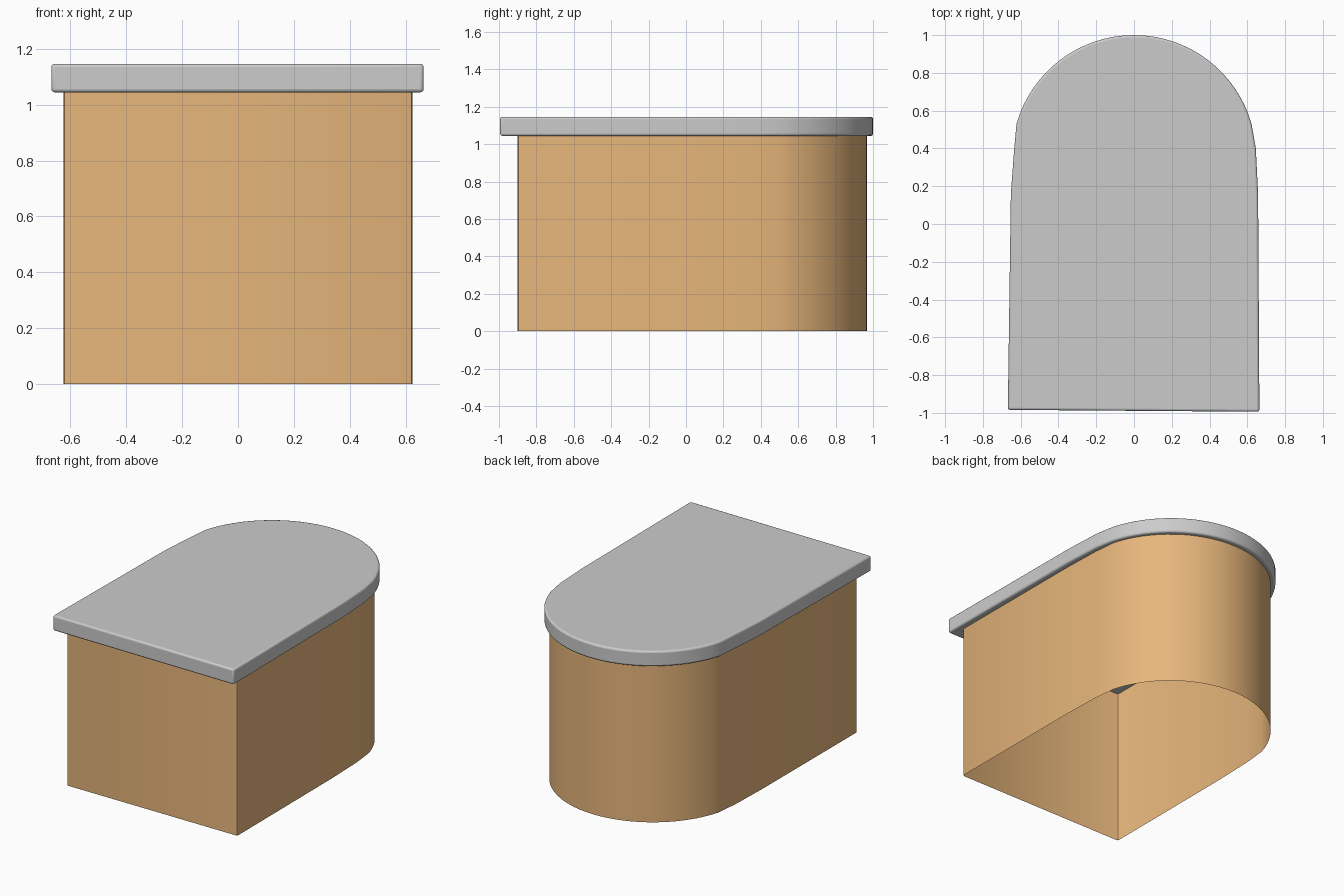
import bpy, bmesh
from math import sin, cos, radians

if "Cube" in bpy.data.objects:
    bpy.data.objects.remove(bpy.data.objects["Cube"])


def arch(front, side_r, side_l, cy, r, n=32):
    """Outline: front corners, slightly tapered sides, round back."""
    arc = [(r * cos(radians(a)), cy + r * sin(radians(a)))
           for a in [16 + 148 * i / n for i in range(n + 1)]]
    return front + side_r + arc + side_l


def extrude(name, pts, z0, z1, capped):
    bm = bmesh.new()
    lo = [bm.verts.new((x, y, z0)) for x, y in pts]
    hi = [bm.verts.new((x, y, z1)) for x, y in pts]
    n = len(pts)
    for i in range(n):
        j = (i + 1) % n
        bm.faces.new((lo[i], lo[j], hi[j], hi[i]))
    if capped:
        bm.faces.new(lo[::-1])
        bm.faces.new(hi)
    me = bpy.data.meshes.new(name)
    bm.to_mesh(me)
    bm.free()
    ob = bpy.data.objects.new(name, me)
    bpy.context.collection.objects.link(ob)
    bpy.ops.object.select_all(action='DESELECT')
    ob.select_set(True)
    bpy.context.view_layer.objects.active = ob
    bpy.ops.object.shade_smooth_by_angle(angle=radians(35))
    return ob


# Thin hollow wall shell, open underneath, with tightly rounded front corners
c = 0.012
wall = arch([(-0.625, -0.9 + c), (-0.625 + 0.3 * c, -0.9 + 0.3 * c), (-0.625 + c, -0.9),
             (0.625 - c, -0.9), (0.625 - 0.3 * c, -0.9 + 0.3 * c), (0.625, -0.9 + c)],
            [(0.622, 0.1), (0.614, 0.36)], [(-0.614, 0.36), (-0.622, 0.1)], 0.345, 0.622)
body = extrude("body_wall", wall, 0, 1.046, False)
mat = bpy.data.materials.new("tan")
mat.diffuse_color = (0.8, 0.47, 0.2, 1)
mat.use_nodes = True
mat.node_tree.nodes["Principled BSDF"].inputs["Base Color"].default_value = mat.diffuse_color
body.data.materials.append(mat)

# Overhanging lid slab with softened edges
slab = arch([(-0.668, -0.984), (0.664, -0.994)],
            [(0.657, 0.16), (0.645, 0.4)], [(-0.634, 0.4), (-0.652, 0.16)], 0.353, 0.647)
lid = extrude("lid", slab, 1.044, 1.146, True)
bev = lid.modifiers.new("soft_edges", 'BEVEL')
bev.width = 0.012
bev.segments = 3
bev.limit_method = 'ANGLE'
bev.angle_limit = radians(40)
